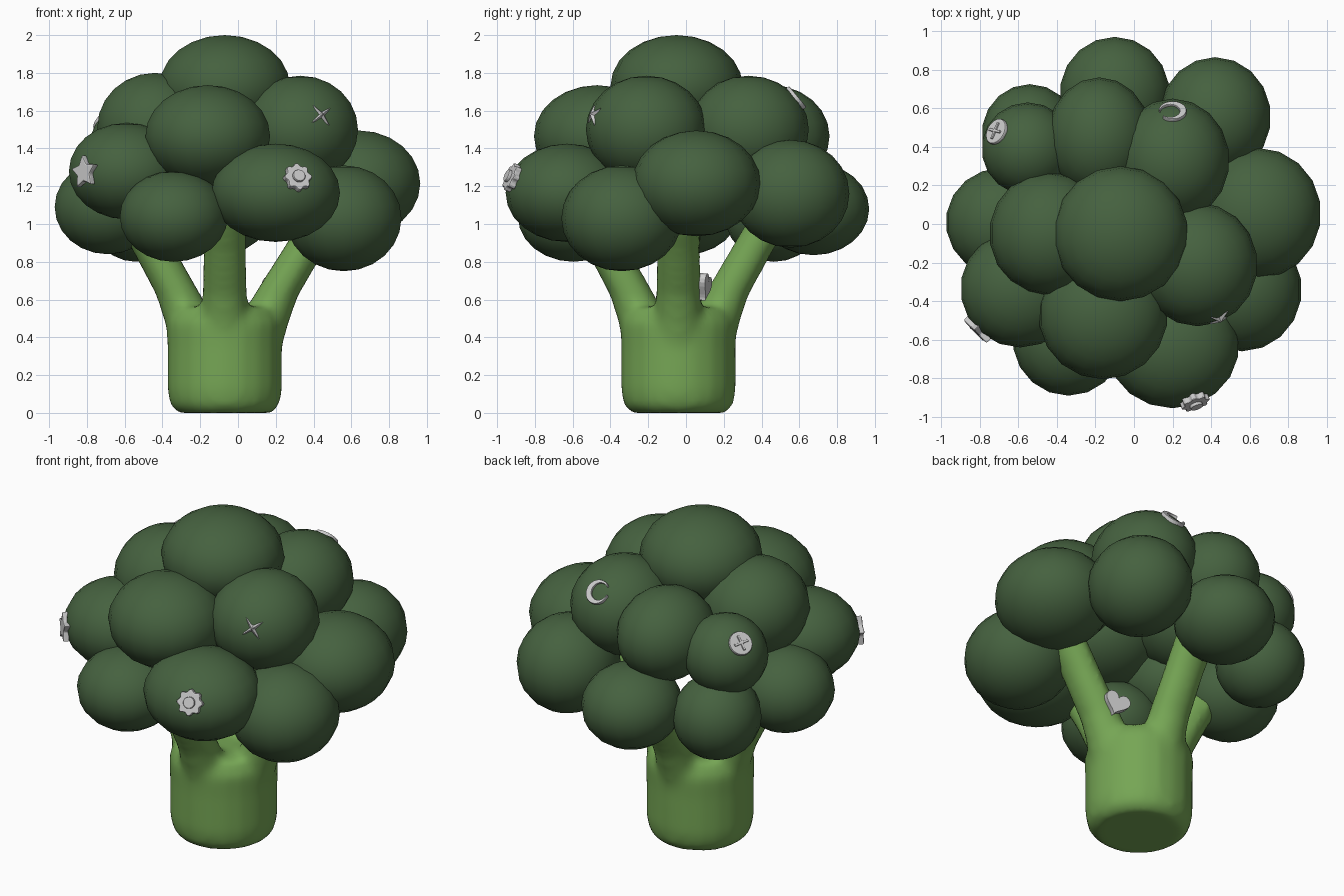
import bpy, bmesh
from math import sin, cos, pi, radians
from mathutils import Vector, Matrix

if "Cube" in bpy.data.objects:
    bpy.data.objects.remove(bpy.data.objects["Cube"])


def material(name, color):
    m = bpy.data.materials.new(name)
    m.diffuse_color = (*color, 1)
    m.use_nodes = True
    m.node_tree.nodes["Principled BSDF"].inputs["Base Color"].default_value = m.diffuse_color
    return m


def make_object(name, bm, mat=None):
    bmesh.ops.recalc_face_normals(bm, faces=bm.faces)
    me = bpy.data.meshes.new(name)
    bm.to_mesh(me)
    bm.free()
    ob = bpy.data.objects.new(name, me)
    bpy.context.collection.objects.link(ob)
    if mat:
        me.materials.append(mat)
    return ob


def tube(bm, path, radii, n=20):
    """Closed tube with horizontal round sections."""
    rings = [[bm.verts.new((p[0] + r * cos(2 * pi * i / n), p[1] + r * sin(2 * pi * i / n), p[2]))
              for i in range(n)] for p, r in zip(path, radii)]
    for a, b in zip(rings, rings[1:]):
        for i in range(n):
            bm.faces.new((a[i], a[(i + 1) % n], b[(i + 1) % n], b[i]))
    bm.faces.new(rings[0][::-1])
    bm.faces.new(rings[-1])


dark = material("floret_green", (0.06, 0.12, 0.05))
light = material("stalk_green", (0.18, 0.38, 0.09))

# Stalk: trunk and four spreading branches, fused and softened
cx, cy = -0.07, -0.04
bm = bmesh.new()
zs = (0, 0.04, 0.12, 0.35, 0.48, 0.56)
tube(bm, [(cx, cy, z) for z in zs], (0.25, 0.29, 0.305, 0.305, 0.31, 0.27))
for dx, dy, s in ((1, 0, 1.0), (-1, 0, 0.9), (0, -1, 0.9), (0, 1, 0.93)):
    prof = ((0.16, 0.3), (0.21, 0.48), (0.27, 0.62), (0.41, 0.85), (0.56, 1.08))
    tube(bm, [(cx + dx * d * s, cy + dy * d * s, z) for d, z in prof],
         (0.13, 0.13, 0.12, 0.115, 0.12))
stalk = make_object("stalk", bm, light)
rm = stalk.modifiers.new("fuse", 'REMESH')
rm.mode = 'VOXEL'
rm.voxel_size = 0.025
rm.use_smooth_shade = True
sm = stalk.modifiers.new("soften", 'SMOOTH')
sm.factor = 0.5
sm.iterations = 8

# Florets: centre and radii of each flattened ball
florets = {
    "top": ((-0.07, -0.05, 1.73), (0.35, 0.35, 0.27)),
    "upper_front": ((-0.16, -0.47, 1.465), (0.335, 0.335, 0.27)),
    "upper_right": ((0.33, -0.21, 1.5), (0.31, 0.32, 0.285)),
    "upper_left": ((-0.44, -0.05, 1.51), (0.31, 0.32, 0.29)),
    "upper_back_right": ((0.2, 0.33, 1.5), (0.295, 0.32, 0.285)),
    "upper_back": ((-0.18, 0.45, 1.465), (0.27, 0.31, 0.27)),
    "lower_front_right": ((0.2, -0.63, 1.165), (0.345, 0.325, 0.26)),
    "lower_front_left": ((-0.34, -0.595, 1.04), (0.29, 0.295, 0.24)),
    "left_front": ((-0.59, -0.335, 1.28), (0.31, 0.305, 0.255)),
    "left": ((-0.69, 0.01, 1.09), (0.285, 0.28, 0.25)),
    "lower_right_front": ((0.56, -0.34, 1.03), (0.31, 0.32, 0.28)),
    "right": ((0.64, 0.055, 1.215), (0.33, 0.34, 0.28)),
    "back_right": ((0.42, 0.555, 1.16), (0.29, 0.31, 0.285)),
    "back": ((-0.1, 0.675, 1.08), (0.285, 0.295, 0.245)),
    "back_left_small": ((-0.55, 0.39, 1.41), (0.24, 0.24, 0.235)),
    "lower_back_left": ((-0.54, 0.465, 1.05), (0.25, 0.26, 0.25)),
}
for name, (c, r) in florets.items():
    bm = bmesh.new()
    bmesh.ops.create_uvsphere(bm, u_segments=18, v_segments=12, radius=1)
    bmesh.ops.scale(bm, vec=r, verts=bm.verts)
    for f in bm.faces:
        f.smooth = True
    ob = make_object("floret_" + name, bm, dark)
    ob.location = c


def place(ob, loc, normal, spin=0):
    q = Vector(normal).to_track_quat('Z', 'Y')
    ob.matrix_world = Matrix.Translation(loc) @ q.to_matrix().to_4x4() @ Matrix.Rotation(radians(spin), 4, 'Z')


def outward(floret, loc):
    c, r = florets[floret]
    return [(l - a) / b ** 2 for l, a, b in zip(loc, c, r)]


def plate(name, pts, loc, normal, depth=0.04, spin=0, bevel=0.007, base=0.0):
    """Flat charm cut from an outline, facing along the normal."""
    bm = bmesh.new()
    f = bm.faces.new([bm.verts.new((x, y, base - depth / 2)) for x, y in pts])
    up = bmesh.ops.extrude_face_region(bm, geom=[f])
    bmesh.ops.translate(bm, vec=(0, 0, depth), verts=[v for v in up["geom"] if isinstance(v, bmesh.types.BMVert)])
    ob = make_object(name, bm)
    place(ob, loc, normal, spin)
    b = ob.modifiers.new("bevel", 'BEVEL')
    b.width = bevel
    b.segments = 2
    return ob


def polar(n, radius):
    return [(radius(i) * cos(2 * pi * i / n + pi / 2), radius(i) * sin(2 * pi * i / n + pi / 2)) for i in range(n)]


# Five-pointed star charm
plate("star_charm", polar(10, lambda i: 0.048 if i % 2 else 0.092), (-0.81, -0.55, 1.275), (-0.7, -0.7, 0.05), 0.035, 8)

# Four-pointed sparkle charm with a raised centre
loc = (0.44, -0.485, 1.575)
bm = bmesh.new()
rim = [bm.verts.new((x, y, 0)) for x, y in polar(8, lambda i: 0.022 if i % 2 else 0.072)]
for z in (0.028, -0.02):
    tip = bm.verts.new((0, 0, z))
    for i in range(8):
        bm.faces.new((rim[i], rim[(i + 1) % 8], tip))
place(make_object("sparkle_charm", bm), loc, outward("upper_right", loc), 35)

# Flower charm with a round button
loc = (0.315, -0.92, 1.245)
n = outward("lower_front_right", loc)
plate("flower_charm", polar(48, lambda i: 0.07 + 0.008 * cos(i * pi / 3)), loc, n, 0.04)
plate("flower_button", polar(20, lambda i: 0.034), loc, n, 0.025, base=0.025)

# Round charm with a raised cross
loc = (-0.705, 0.475, 1.545)
n = outward("back_left_small", loc)
plate("disc_charm", polar(24, lambda i: 0.07), loc, n, 0.04)
for k in (0, 90):
    plate("disc_cross_bar", [(-0.045, -0.007), (0.045, -0.007), (0.045, 0.007), (-0.045, 0.007)],
          loc, n, 0.014, k + 10, 0.003, 0.022)

# Crescent charm
loc = (0.2, 0.58, 1.665)
arc = [radians(25 + 310 * i / 24) for i in range(25)]
outer = [(0.072 * cos(a), 0.072 * sin(a)) for a in arc]
inner = [(0.014 + 0.051 * cos(a), 0.051 * sin(a)) for a in reversed(arc)]
plate("crescent_charm", outer + inner, loc, outward("upper_back_right", loc), 0.03, 20, 0.004)

# Heart charm on the stalk
heart = []
for i in range(28):
    t = 2 * pi * i / 28
    heart.append((0.0048 * 16 * sin(t) ** 3,
                  0.0048 * (13 * cos(t) - 5 * cos(2 * t) - 2 * cos(3 * t) - cos(4 * t))))
plate("heart_charm", heart, (0.21, 0.09, 0.675), (0.25, 0.95, -0.1), 0.055, -15)
